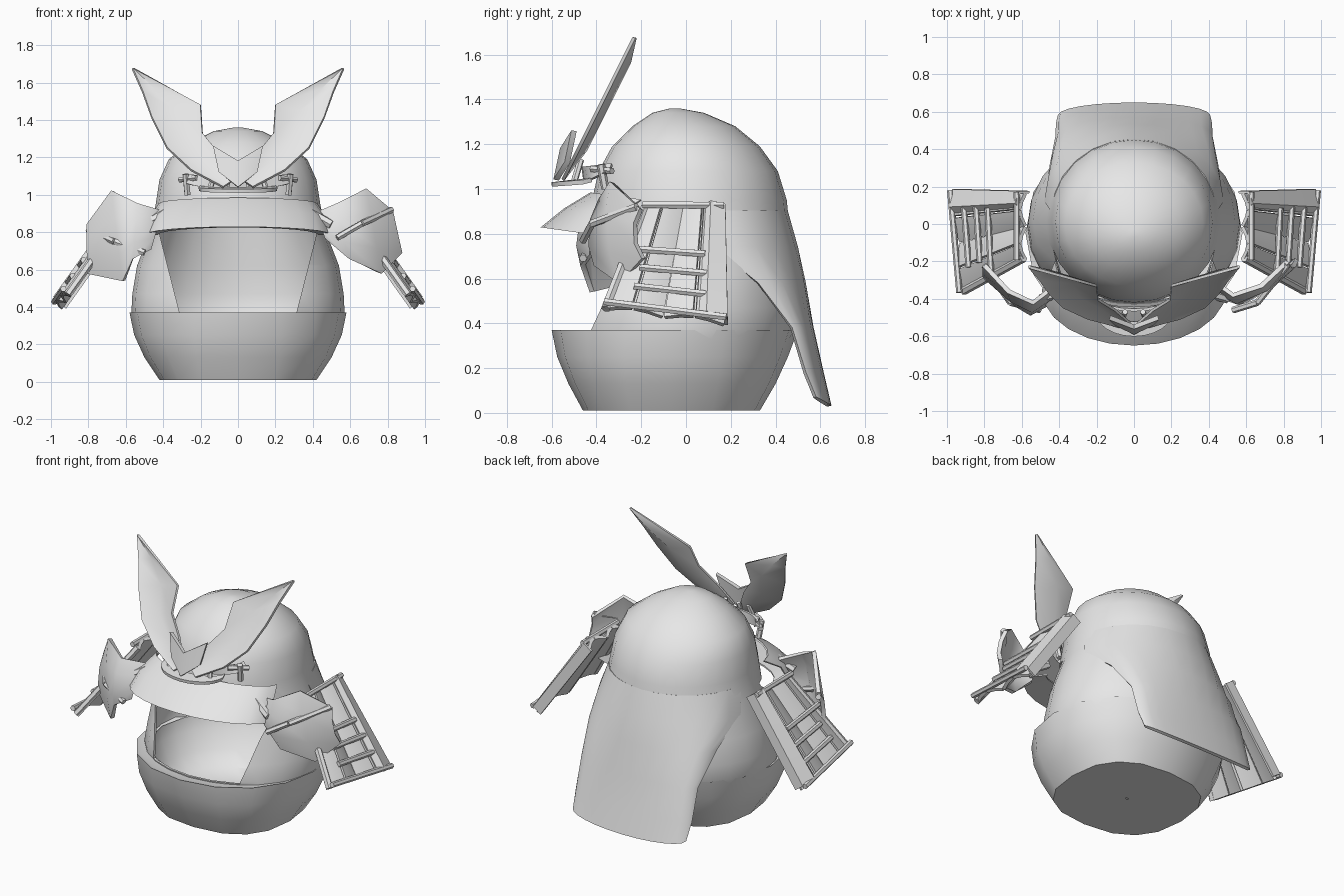
import bpy, bmesh, math
from mathutils import Vector

cube = bpy.data.objects.get("Cube")
if cube:
    bpy.data.objects.remove(cube, do_unlink=True)

grey = bpy.data.materials.new("plain_grey")
grey.use_nodes = True
grey.diffuse_color = (0.8, 0.8, 0.8, 1)
grey.node_tree.nodes["Principled BSDF"].inputs["Base Color"].default_value = (0.8, 0.8, 0.8, 1)


def activate(ob):
    bpy.ops.object.select_all(action='DESELECT')
    ob.select_set(True)
    bpy.context.view_layer.objects.active = ob


def build(name, verts, faces, thick=0, angle=40, offset=0):
    """Mesh object with optional thickness and smooth shading."""
    bm = bmesh.new()
    vs = [bm.verts.new(v) for v in verts]
    for f in faces:
        bm.faces.new([vs[i] for i in f])
    bmesh.ops.remove_doubles(bm, verts=bm.verts, dist=0.0005)
    bmesh.ops.recalc_face_normals(bm, faces=bm.faces)
    me = bpy.data.meshes.new(name)
    bm.to_mesh(me)
    bm.free()
    me.materials.append(grey)
    ob = bpy.data.objects.new(name, me)
    bpy.context.collection.objects.link(ob)
    activate(ob)
    if thick:
        mod = ob.modifiers.new("thickness", 'SOLIDIFY')
        mod.thickness = thick
        mod.offset = offset
        bpy.ops.object.modifier_apply(modifier=mod.name)
    bpy.ops.object.shade_smooth_by_angle(angle=math.radians(angle))
    return ob


def sheet(name, rows, thick=0.015, angle=40):
    n = len(rows[0])
    faces = [(r * n + i, r * n + i + 1, (r + 1) * n + i + 1, (r + 1) * n + i)
             for r in range(len(rows) - 1) for i in range(n - 1)]
    return build(name, [p for row in rows for p in row], faces, thick, angle)


def loft(name, rings, angle=40, thick=0):
    """Skin through equal rings, capped at both ends; thickness grows inward."""
    n, m = len(rings[0]), len(rings)
    faces = [(r * n + i, r * n + (i + 1) % n, (r + 1) * n + (i + 1) % n, (r + 1) * n + i)
             for r in range(m - 1) for i in range(n)]
    faces += [tuple(range(n)), tuple((m - 1) * n + i for i in range(n))]
    return build(name, [p for ring in rings for p in ring], faces, thick, angle, -1)


def oval(z, hx, front, back, n=24, power=1.0):
    """Horizontal ring; a power below one makes it squarer."""
    def bend(v):
        return math.copysign(abs(v) ** power, v)
    c, r = (front + back) / 2, (back - front) / 2
    return [(hx * bend(math.cos(2 * math.pi * i / n)),
             c + r * bend(math.sin(2 * math.pi * i / n)), z) for i in range(n)]


def arc(hx, y_end, y_mid, z_end, z_mid, n=12):
    """Row sweeping from one side to the other around the body."""
    row = []
    for i in range(n + 1):
        t = (i / n - 0.5) * math.pi
        k = math.cos(t)
        row.append((hx * math.sin(t), y_end + (y_mid - y_end) * k, z_end + (z_mid - z_end) * k))
    return row


def bar(name, a, b, r=0.014, sides=6):
    a, b = Vector(a), Vector(b)
    q = (b - a).to_track_quat('Z', 'Y')
    ring = [q @ Vector((r * math.cos(2 * math.pi * i / sides), r * math.sin(2 * math.pi * i / sides), 0))
            for i in range(sides)]
    return loft(name, [[a + v for v in ring], [b + v for v in ring]])


# Hollow egg-shaped body and head
body = loft("body", [oval(*p) for p in (
    (0.03, 0.22, -0.25, 0.15), (0.06, 0.40, -0.42, 0.31), (0.15, 0.48, -0.48, 0.385),
    (0.26, 0.54, -0.50, 0.45), (0.37, 0.57, -0.51, 0.495), (0.47, 0.565, -0.48, 0.50),
    (0.62, 0.54, -0.45, 0.49), (0.80, 0.47, -0.43, 0.465), (0.95, 0.44, -0.42, 0.45),
    (1.08, 0.42, -0.39, 0.41), (1.19, 0.37, -0.33, 0.33), (1.28, 0.25, -0.24, 0.22),
    (1.34, 0.13, -0.15, 0.08), (1.36, 0.02, -0.07, -0.03))], thick=0.015)

# Open mouth, wide at the top and narrow at the bottom
mouth = [(-0.43, 0.83), (0.43, 0.83), (0.31, 0.36), (-0.31, 0.36)]
cutter = loft("mouth_cutter", [[(x, y, z) for x, z in mouth] for y in (-0.8, -0.1)])
cutter.hide_render = True
cut = body.modifiers.new("mouth", 'BOOLEAN')
cut.object = cutter
cut.operation = 'DIFFERENCE'
cut.solver = 'EXACT'
activate(body)
bpy.ops.object.modifier_apply(modifier=cut.name)
bpy.ops.object.shade_smooth_by_angle(angle=math.radians(55))
bpy.data.objects.remove(cutter, do_unlink=True)

# Lower jaw bowl with a flat base and a lip folding in to the body
bowl = [oval(*p) for p in (
    (0.01, 0.01, -0.07, -0.06, 16), (0.01, 0.42, -0.46, 0.33, 16, 0.8),
    (0.13, 0.50, -0.525, 0.40, 16, 0.85), (0.25, 0.555, -0.575, 0.455, 16, 0.9),
    (0.37, 0.58, -0.60, 0.50, 16, 0.95), (0.36, 0.56, -0.57, 0.485, 16, 0.95),
    (0.35, 0.54, -0.49, 0.47, 16))]
sheet("lower_bowl", [ring + ring[:1] for ring in bowl], 0)

# Upper beak
sheet("upper_beak", [arc(0.43, -0.28, -0.41, 0.79, 0.83), arc(0.49, -0.35, -0.645, 0.79, 0.83),
                     arc(0.465, -0.31, -0.54, 0.88, 0.91), arc(0.42, -0.20, -0.425, 0.95, 0.98)], 0.01)

# Back cape, melting into the body at its upper sides
sheet("cape", [arc(0.43, 0.06, 0.445, 0.90, 0.90), arc(0.47, 0.12, 0.49, 0.74, 0.74),
               arc(0.44, 0.32, 0.525, 0.58, 0.58), arc(0.41, 0.47, 0.56, 0.38, 0.38),
               arc(0.41, 0.53, 0.605, 0.18, 0.18), arc(0.40, 0.575, 0.64, 0.07, 0.03)], 0.02)


# Tall helmet horns
def horn_y(z):
    return -0.53 + (z - 1.08) * 0.5


horn_edges = [((0.02, 1.08), (0.08, 1.04)), ((0.10, 1.22), (0.25, 1.13)),
              ((0.19, 1.33), (0.38, 1.25)), ((0.20, 1.48), (0.46, 1.41)),
              ((0.38, 1.58), (0.51, 1.55)), ((0.555, 1.675), (0.565, 1.675))]
for s, side in ((1, "left"), (-1, "right")):
    rows = []
    for i, ((xa, za), (xb, zb)) in enumerate(horn_edges):
        zm = (za + zb) / 2
        bow = 0.035 if 0 < i < 5 else 0.005
        rows.append([(s * xa, horn_y(za), za), (s * (xa + xb) / 2, horn_y(zm) + bow, zm),
                     (s * xb, horn_y(zb), zb)])
    sheet(side + "_horn", rows, 0.015, 60)

# Pointed crest between the horns
crest = [(-0.13, -0.50, 1.26), (0, -0.55, 1.18), (0.13, -0.50, 1.26), (0.10, -0.53, 1.12),
         (0, -0.58, 1.04), (-0.10, -0.53, 1.12)]
build("crest", crest, [(0, 1, 4, 5), (1, 2, 3, 4)], 0.025)

# Brow rail and helmet front band
sheet("brow_rail", [arc(0.21, -0.46, -0.60, 1.03, 1.02), arc(0.20, -0.42, -0.52, 1.04, 1.03)], 0.02)
sheet("helmet_band", [arc(0.30, -0.34, -0.45, 1.08, 1.03), arc(0.27, -0.33, -0.46, 1.11, 1.10)], 0.015)
for x in (-0.15, -0.06, 0.06, 0.15):
    bar("brow_post", (x, -0.50, 1.03), (x * 0.8, -0.47, 1.13), 0.015)

# Upper and lower edges of the shoulder pads, which hang at slightly different angles
left_pad = ([(0.42, -0.30, 0.90), (0.53, -0.38, 0.95), (0.68, -0.33, 1.03), (0.82, -0.20, 0.91)],
            [(0.47, -0.38, 0.77), (0.59, -0.40, 0.66), (0.76, -0.29, 0.58), (0.87, -0.19, 0.69)])
right_pad = ([(0.41, -0.32, 0.91), (0.54, -0.42, 0.95), (0.67, -0.36, 1.02), (0.80, -0.22, 0.84)],
             [(0.47, -0.42, 0.71), (0.56, -0.46, 0.66), (0.61, -0.42, 0.54), (0.80, -0.26, 0.58)])


def shield_point(s, u, v, lift=0.0):
    """Point on the sloped shield: u runs front to back, v top to bottom."""
    front, back = -0.19 - 0.18 * v, 0.17 + 0.01 * v
    return (s * (0.58 + 0.37 * v - 0.05 * v * (1 - u) + lift), front + (back - front) * u,
            0.91 - (0.45 + 0.07 * u) * v + lift * 0.7)


for s, side, (top, low), rail in ((1, "left", left_pad, (0.53, 0.77, 0.82, 0.92)),
                                  (-1, "right", right_pad, (0.50, 0.69, 0.80, 0.81))):
    # Curved shoulder pad in front of the arm
    rows = []
    for v, bulge in ((0, 0), (0.3, 0.03), (0.7, 0.03), (1, 0)):
        rows.append([(s * (a[0] + (b[0] - a[0]) * v), a[1] + (b[1] - a[1]) * v - bulge,
                      a[2] + (b[2] - a[2]) * v) for a, b in zip(top, low)])
    sheet(side + "_shoulder_pad", rows, 0.025, 60)
    xa, za, xb, zb = rail
    bar(side + "_pad_rail", (s * xa, -0.46, za), (s * 0.66, -0.42, (za + zb) / 2), 0.018)
    bar(side + "_pad_side_rail", (s * 0.66, -0.42, (za + zb) / 2), (s * xb, -0.22, zb), 0.018)
    bar(side + "_shoulder_strap", (s * 0.36, -0.36, 0.92), (s * 0.50, -0.40, 0.84), 0.025)

    # Slatted shield hanging over the arm
    slats = 4
    for k in range(slats):
        a, b = k / slats, (k + 0.92) / slats
        tilt = 0.03 if k % 2 else 0.0
        sheet(side + "_shield_slat",
              [[shield_point(s, a, v, tilt), shield_point(s, (a + b) / 2, v, 0.02),
                shield_point(s, b, v, 0.03 - tilt)] for v in (0, 0.35, 0.7, 1)], 0.02, 30)
    for v, start, end in ((0.02, 0, 1), (0.45, 0, 0.8), (0.62, 0.2, 0.85), (0.8, 0.2, 0.85), (0.98, 0, 1)):
        bar(side + "_shield_crossbar", shield_point(s, start, v, 0.04), shield_point(s, end, v, 0.04), 0.017)
    # Broad raised strip along the back edge
    sheet(side + "_shield_back_strip",
          [[shield_point(s, 0.78, v, 0.03), shield_point(s, 0.84, v, 0.05),
            shield_point(s, 1, v, 0.03), shield_point(s, 1, v, -0.02)] for v in (0, 0.5, 0.97)], 0.015, 30)
    bar(side + "_shield_front_rail", shield_point(s, 0.02, 0, 0.01), shield_point(s, 0.02, 1, 0.01), 0.022)

    # Brow clusters beside the helmet
    bar(side + "_brow_pin", (s * 0.27, -0.36, 1.00), (s * 0.28, -0.38, 1.11), 0.018)
    bar(side + "_brow_tip", (s * 0.22, -0.42, 1.09), (s * 0.31, -0.33, 1.08), 0.016)
